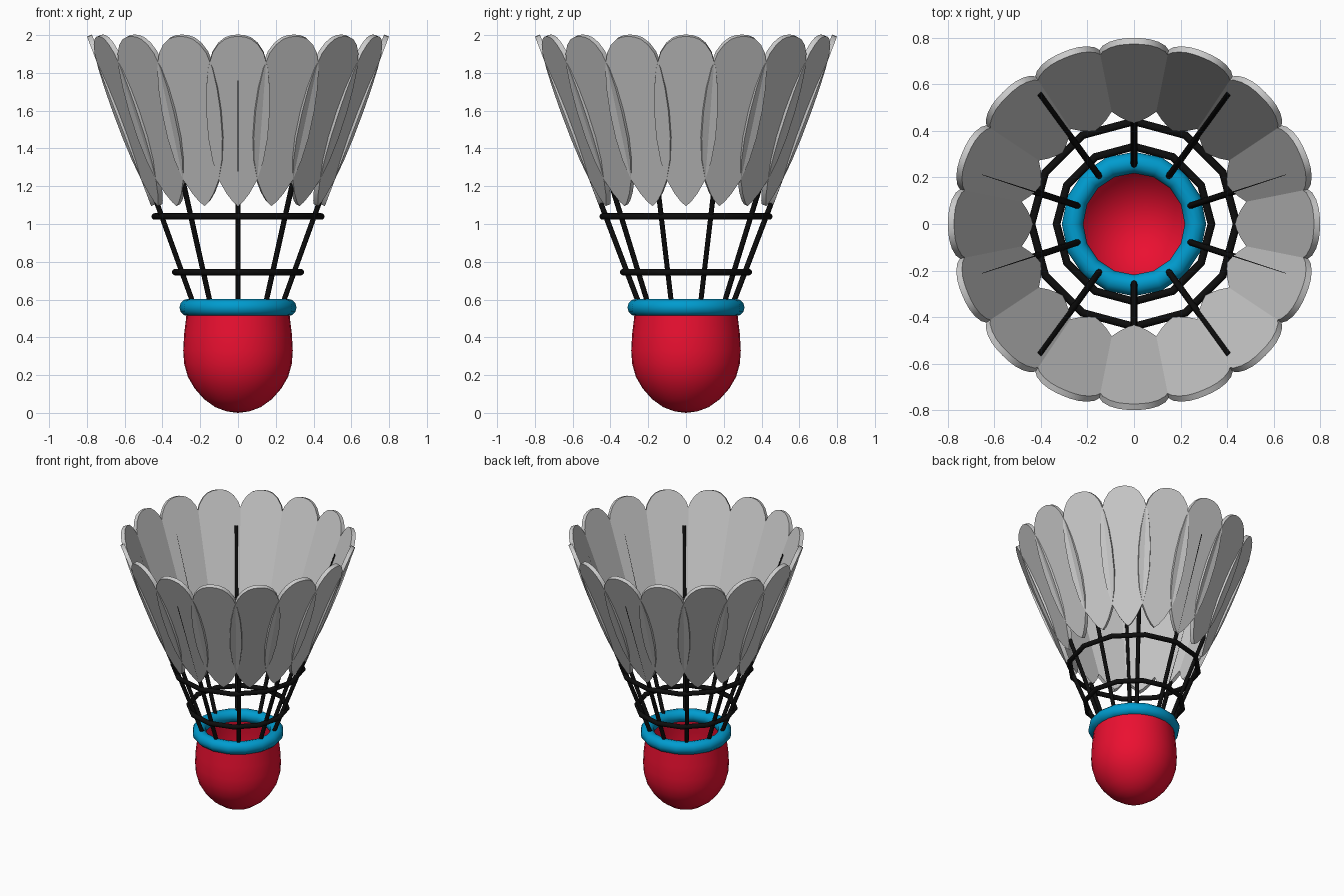
import bpy, bmesh
from math import sin, cos, pi, radians
from mathutils import Vector

if "Cube" in bpy.data.objects:
    bpy.data.objects.remove(bpy.data.objects["Cube"])


def material(name, rgb):
    m = bpy.data.materials.new(name)
    m.diffuse_color = (*rgb, 1)
    m.use_nodes = True
    m.node_tree.nodes["Principled BSDF"].inputs["Base Color"].default_value = m.diffuse_color
    return m


RED = material("red", (0.83, 0.005, 0.03))
BLUE = material("blue", (0.0, 0.33, 0.62))
BLACK = material("black", (0.004, 0.004, 0.004))


def make_object(name, bm, mat=None, angle=30):
    bmesh.ops.recalc_face_normals(bm, faces=bm.faces)
    me = bpy.data.meshes.new(name)
    bm.to_mesh(me)
    bm.free()
    ob = bpy.data.objects.new(name, me)
    bpy.context.collection.objects.link(ob)
    if mat:
        me.materials.append(mat)
    bpy.ops.object.select_all(action='DESELECT')
    ob.select_set(True)
    bpy.context.view_layer.objects.active = ob
    bpy.ops.object.shade_smooth_by_angle(angle=radians(angle))
    return ob


def torus(name, z, major, minor, sides, mat):
    bpy.ops.mesh.primitive_torus_add(major_radius=major, minor_radius=minor,
                                     major_segments=sides, minor_segments=12,
                                     location=(0, 0, z))
    ob = bpy.context.object
    ob.name = name
    ob.data.materials.append(mat)
    bpy.ops.object.shade_smooth_by_angle(angle=radians(40))


# Rounded cork: open shell lathed from a profile
profile = [(0, 0), (.06, .008), (.12, .03), (.18, .073), (.23, .13), (.265, .19),
           (.285, .26), (.29, .33), (.285, .42), (.275, .5), (.27, .56)]
bm = bmesh.new()
vs = [bm.verts.new((r, 0, z)) for r, z in profile]
es = [bm.edges.new(p) for p in zip(vs, vs[1:])]
bmesh.ops.spin(bm, geom=vs + es, axis=(0, 0, 1), cent=(0, 0, 0), angle=2 * pi, steps=32)
bmesh.ops.remove_doubles(bm, verts=bm.verts, dist=1e-4)
bm.normal_update()
make_object("cork_base", bm, RED, 60)

# Collar and the two binding hoops
torus("collar_ring", .558, .264, .046, 16, BLUE)
torus("lower_hoop", .745, .333, .017, 12, BLACK)
torus("upper_hoop", 1.04, .441, .017, 12, BLACK)

# Slanted stems
for i in range(10):
    a = radians(90 + 36 * i)
    p0 = Vector((.24 * cos(a), .24 * sin(a), .555))
    p1 = Vector((.70 * cos(a), .70 * sin(a), 1.765))
    d = p1 - p0
    bpy.ops.mesh.primitive_cylinder_add(vertices=8, radius=.014, depth=d.length,
                                        location=(p0 + p1) / 2,
                                        rotation=d.to_track_quat('Z', 'Y').to_euler())
    ob = bpy.context.object
    ob.name = f"stem_{i + 1}"
    ob.data.materials.append(BLACK)
    bpy.ops.object.shade_smooth_by_angle(angle=radians(50))

# Flat feathers: half outline (half width, height), mirrored and thickened
half = [(.025, 1.12), (.06, 1.165), (.10, 1.235), (.135, 1.34), (.157, 1.46), (.168, 1.6),
        (.168, 1.72), (.158, 1.83), (.135, 1.91), (.105, 1.955), (.07, 1.983), (.035, 1.995)]
outline = [(0, 1.1)] + half + [(0, 1.998)] + [(-w, z) for w, z in reversed(half)]
SLOPE = .378
off = Vector((1, 0, -SLOPE)).normalized() * .014
for i in range(16):
    a = 2 * pi * i / 16
    bm = bmesh.new()
    loops = []
    for s in (-1, 1):
        loop = []
        for w, z in outline:
            p = Vector((.447 + (z - 1.1) * SLOPE, w, z)) + off * s
            loop.append(bm.verts.new((p.x * cos(a) - p.y * sin(a),
                                      p.x * sin(a) + p.y * cos(a), p.z)))
        bm.faces.new(loop)
        loops.append(loop)
    n = len(outline)
    for k in range(n):
        j = (k + 1) % n
        bm.faces.new((loops[0][k], loops[0][j], loops[1][j], loops[1][k]))
    make_object(f"feather_{i + 1}", bm)
